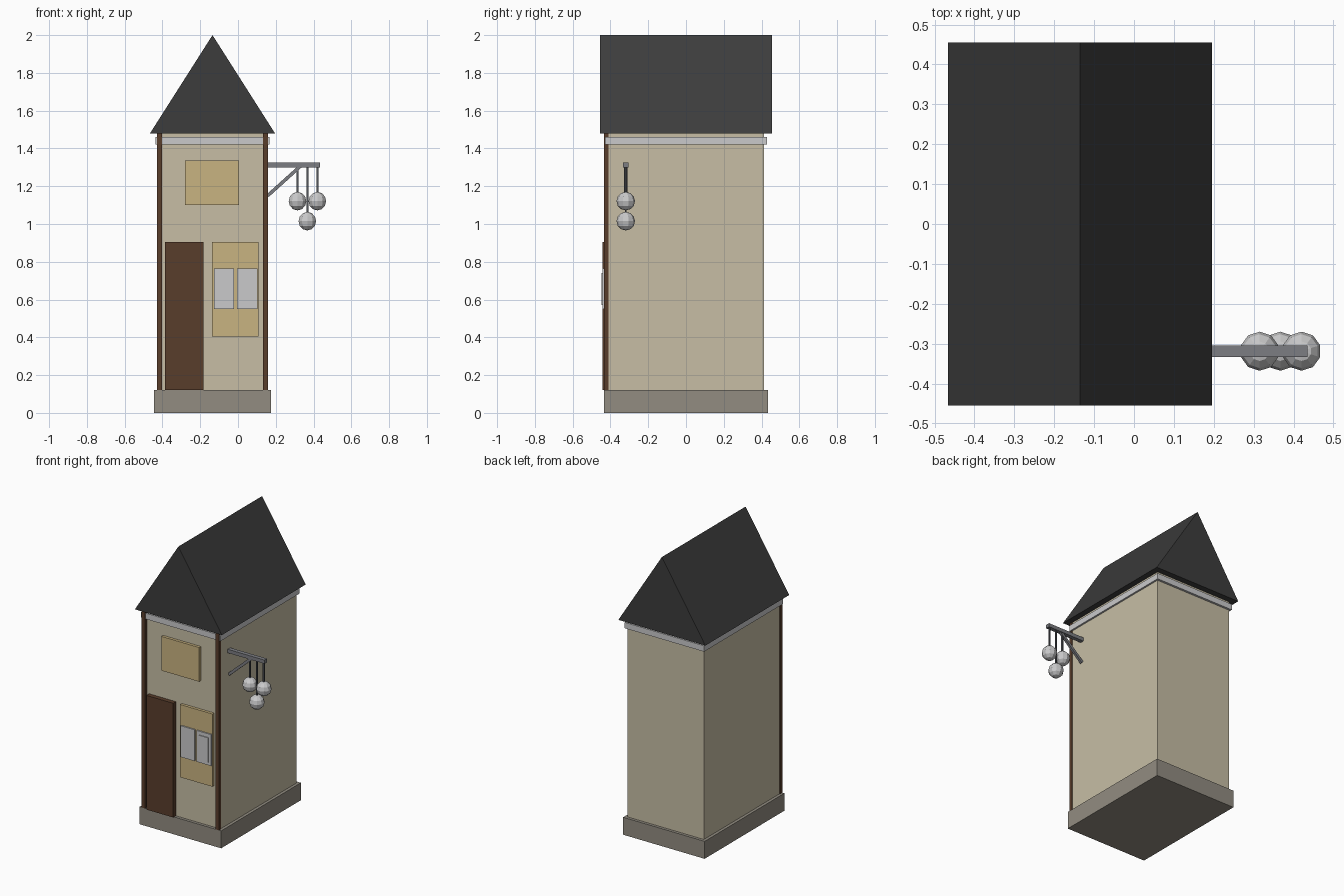
import bpy, bmesh, math
from mathutils import Vector

if "Cube" in bpy.data.objects:
    bpy.data.objects.remove(bpy.data.objects["Cube"])


def material(name, rgb):
    """Flat colour from 0-255 display values, stored as linear."""
    lin = [((c / 255 + 0.055) / 1.055) ** 2.4 for c in rgb]
    m = bpy.data.materials.new(name)
    m.diffuse_color = (*lin, 1)
    m.use_nodes = True
    m.node_tree.nodes["Principled BSDF"].inputs["Base Color"].default_value = m.diffuse_color
    return m


plaster = material("cream plaster", (199, 190, 165))
stone = material("grey stone", (146, 140, 129))
slate = material("dark slate", (60, 60, 60))
timber = material("brown timber", (89, 61, 43))
amber = material("amber glass", (201, 179, 129))
pale = material("pale grey", (202, 202, 203))
iron = material("grey iron", (124, 125, 130))
dark_iron = material("dark iron", (84, 86, 92))

CX = -0.135  # centre line of the house


def finish(name, bm, mat):
    bmesh.ops.recalc_face_normals(bm, faces=bm.faces)
    me = bpy.data.meshes.new(name)
    bm.to_mesh(me)
    bm.free()
    me.materials.append(mat)
    ob = bpy.data.objects.new(name, me)
    bpy.context.collection.objects.link(ob)
    return ob


def box(name, x, y, z, mat):
    bm = bmesh.new()
    bmesh.ops.create_cube(bm, size=1)
    for v in bm.verts:
        v.co = [(r[0] + r[1]) / 2 + c * (r[1] - r[0]) for r, c in zip((x, y, z), v.co)]
    return finish(name, bm, mat)


def centred_box(name, hx, hy, z, mat):
    return box(name, (CX - hx, CX + hx), (-hy, hy), z, mat)


# Base, walls and cornice
centred_box("base", 0.31, 0.433, (0, 0.12), stone)
centred_box("walls", 0.29, 0.413, (0.12, 1.48), plaster)
centred_box("cornice", 0.302, 0.428, (1.42, 1.46), pale)

# Gabled roof: triangle extruded along y
bm = bmesh.new()
tri = [bm.verts.new((CX + x, -0.455, z)) for x, z in ((-0.331, 1.48), (0.331, 1.48), (0, 2.0))]
face = bm.faces.new(tri)
ext = bmesh.ops.extrude_face_region(bm, geom=[face], use_keep_orig=True)
for v in ext["geom"]:
    if isinstance(v, bmesh.types.BMVert):
        v.co.y = 0.455
finish("roof", bm, slate)

# Front corner posts
for side, s in (("left", -1), ("right", 1)):
    c = CX + s * 0.281
    box(side + "_corner_post", (c - 0.0125, c + 0.0125), (-0.435, -0.410), (0.12, 1.48), timber)

# Door, windows and panes
box("door", (-0.387, -0.183), (-0.443, -0.41), (0.12, 0.905), timber)
box("shop_window", (-0.138, 0.108), (-0.432, -0.41), (0.405, 0.905), amber)
box("upper_window", (-0.28, 0.006), (-0.432, -0.41), (1.10, 1.335), amber)
box("left_pane", (-0.127, -0.022), (-0.441, -0.432), (0.55, 0.765), pale)
box("right_pane", (-0.005, 0.103), (-0.441, -0.432), (0.55, 0.765), pale)
box("pane_sheet", (0.012, 0.086), (-0.447, -0.441), (0.57, 0.74), pale)

# Iron bracket: arm and diagonal brace
LY = -0.319
box("bracket_arm", (0.15, 0.435), (LY - 0.014, LY + 0.014), (1.30, 1.325), iron)
a, b = Vector((0.157, LY, 1.15)), Vector((0.335, LY, 1.31))
brace = box("bracket_brace", (-(b - a).length / 2, (b - a).length / 2),
            (-0.008, 0.008), (-0.009, 0.009), iron)
brace.location = (a + b) / 2
brace.rotation_euler.y = -math.atan2(b.z - a.z, b.x - a.x)

# Hanging globes on rods
for i, (x, z) in enumerate(((0.315, 1.121), (0.367, 1.015), (0.42, 1.121)), 1):
    box(f"lamp_rod_{i}", (x - 0.005, x + 0.005), (LY - 0.005, LY + 0.005), (z + 0.045, 1.305), dark_iron)
    bm = bmesh.new()
    bmesh.ops.create_uvsphere(bm, u_segments=10, v_segments=6, radius=0.049)
    globe = finish(f"lamp_globe_{i}", bm, pale)
    globe.location = (x, LY, z)
